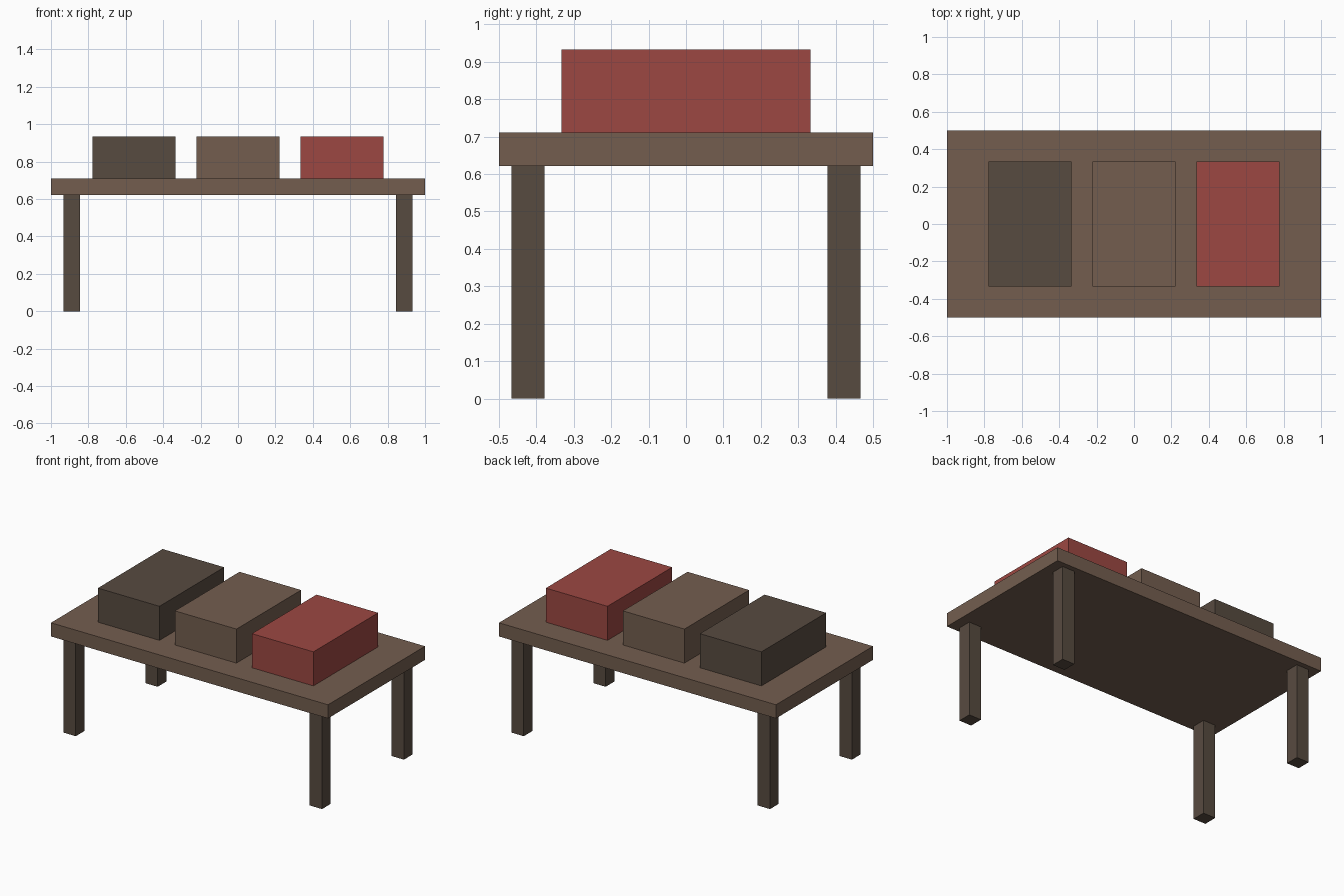
import bpy

if "Cube" in bpy.data.objects:
    bpy.data.objects.remove(bpy.data.objects["Cube"])


def material(name, rgb):
    # sRGB 0-255 to linear diffuse colour
    mat = bpy.data.materials.new(name)
    mat.diffuse_color = [(c / 255) ** 2.2 for c in rgb] + [1.0]
    mat.use_nodes = True
    mat.node_tree.nodes["Principled BSDF"].inputs["Base Color"].default_value = mat.diffuse_color
    return mat


def box(name, centre, size, mat):
    bpy.ops.mesh.primitive_cube_add(size=1, location=centre)
    obj = bpy.context.object
    obj.name = name
    obj.scale = size
    bpy.ops.object.transform_apply(location=False, rotation=False, scale=True)
    obj.data.materials.append(mat)
    return obj


brown = material("brown", (115, 94, 80))
dark = material("dark_brown", (88, 76, 66))
red = material("red", (155, 73, 68))

LEG_H, TOP_T, LEG_W = 0.6222, 0.0889, 0.0889
BLOCK = (0.4444, 0.6667, 0.2222)

# Table top
box("table_top", (0, 0, LEG_H + TOP_T / 2), (2, 1, TOP_T), brown)

# Four legs
for side, sx in (("left", -1), ("right", 1)):
    for end, sy in (("front", -1), ("back", 1)):
        box(f"{end}_{side}_leg", (sx * 0.8889, sy * 0.4222, LEG_H / 2),
            (LEG_W, LEG_W, LEG_H), dark)

# Three blocks resting on the top
for name, x, mat in (("left_block", -0.5556, dark),
                     ("middle_block", 0, brown),
                     ("right_block", 0.5556, red)):
    box(name, (x, 0, LEG_H + TOP_T + BLOCK[2] / 2), BLOCK, mat)
